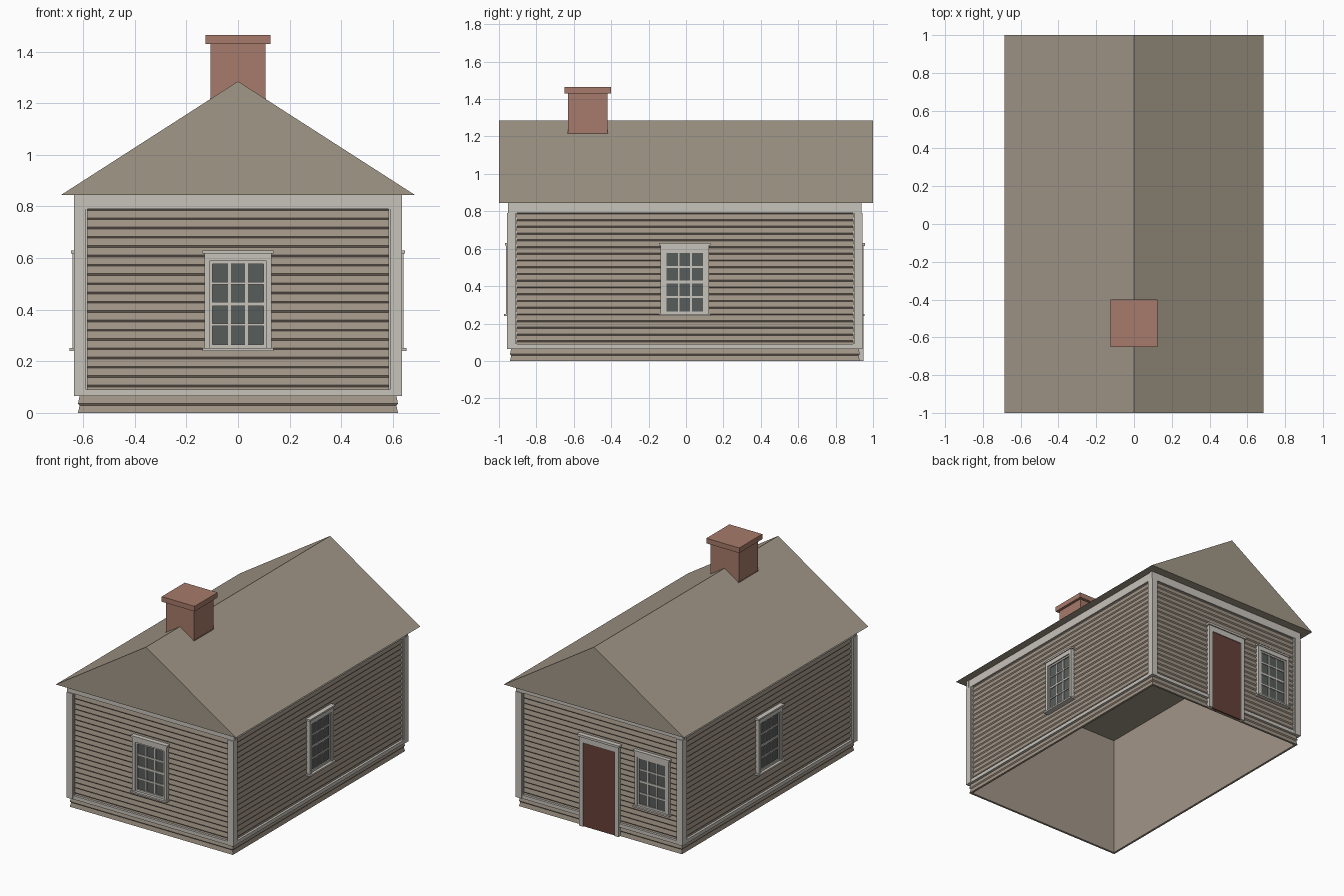
import bpy, bmesh
from mathutils import Matrix, Vector

cube = bpy.data.objects.get("Cube")
if cube:
    bpy.data.objects.remove(cube, do_unlink=True)


def material(name, hexcode):
    lin = [(int(hexcode[i:i + 2], 16) / 255) ** 2.2 for i in (0, 2, 4)] + [1]
    m = bpy.data.materials.new(name)
    m.use_nodes = True
    m.diffuse_color = lin
    m.node_tree.nodes["Principled BSDF"].inputs["Base Color"].default_value = lin
    return m


SIDING = material("siding_tan", "a09486")
ROOF = material("roof_tan", "a09686")
TRIM = material("trim_pale", "c6c1b9")
GLASS = material("glass_grey", "585d5b")
BRICK = material("chimney_brick", "a57a6a")
DOOR = material("door_brown", "67433a")


def finish(name, bm, mat):
    bmesh.ops.recalc_face_normals(bm, faces=bm.faces)
    me = bpy.data.meshes.new(name)
    bm.to_mesh(me)
    bm.free()
    me.materials.append(mat)
    ob = bpy.data.objects.new(name, me)
    bpy.context.collection.objects.link(ob)
    return ob


def boxes(name, mat, spans, frame=Matrix()):
    """Boxes given as (x0, x1, y0, y1, z0, z1) inside a frame."""
    bm = bmesh.new()
    for x0, x1, y0, y1, z0, z1 in spans:
        size = Matrix.Diagonal((x1 - x0, y1 - y0, z1 - z0, 1))
        mid = Matrix.Translation(((x0 + x1) / 2, (y0 + y1) / 2, (z0 + z1) / 2))
        bmesh.ops.create_cube(bm, size=1, matrix=frame @ mid @ size)
    return finish(name, bm, mat)


HX, HY, CY = 0.62, 0.935, -0.006   # wall half sizes and centre
EAVE, RIDGE = 0.845, 1.285
BACK = -0.008                      # trim starts just inside the wall


def wall_frame(n, half):
    """Local x runs along the wall, local y points outward."""
    n = Vector(n)
    u = Vector((0, 0, 1)).cross(n)
    m = Matrix((u, n, (0, 0, 1))).transposed().to_4x4()
    return Matrix.Translation(n * half + Vector((0, CY, 0))) @ m


# Lapped siding: a sawtooth profile run around the four walls, hollow inside
pitch = 0.036
profile = []
for k in range(23):
    profile += [(0, k * pitch), (-0.006, (k + 1) * pitch - 0.007)]
profile += [(-0.006, EAVE), (-0.015, EAVE), (-0.015, 0)]
bm = bmesh.new()
rings = [[bm.verts.new((sx * (HX + d), CY + sy * (HY + d), z))
          for sx, sy in ((-1, -1), (1, -1), (1, 1), (-1, 1))] for d, z in profile]
for a, b in zip(rings, rings[1:] + rings[:1]):
    for i in range(4):
        j = (i + 1) % 4
        bm.faces.new((a[i], a[j], b[j], b[i]))
finish("siding_walls", bm, SIDING)

# Solid gable roof
bm = bmesh.new()
ends = [[bm.verts.new((x, y, z)) for x, z in
         ((-0.685, EAVE), (0.685, EAVE), (0, RIDGE))] for y in (-1, 1)]
for end in ends:
    bm.faces.new(end)
for i in range(3):
    j = (i + 1) % 3
    bm.faces.new((ends[0][i], ends[0][j], ends[1][j], ends[1][i]))
finish("gable_roof", bm, ROOF)

# Chimney
boxes("chimney_shaft", BRICK, [(-0.107, 0.107, -0.63, -0.42, 1.1, 1.43)])
boxes("chimney_flashing", BRICK, [(-0.109, 0.109, -0.633, -0.417, 1.1, 1.22)])
boxes("chimney_cap", BRICK, [(-0.125, 0.125, -0.65, -0.4, 1.43, 1.465)])


def wall_trim(name, frame, half, reach):
    """Skirt, frieze and corner boards of one wall."""
    e, inner = half + reach, half - 0.031
    boxes(name + "_skirt_board", TRIM, [(-e, e, BACK, 0.012, 0.065, 0.09)], frame)
    boxes(name + "_frieze_board", TRIM, [(-e, e, BACK, 0.01, 0.79, EAVE)], frame)
    boxes(name + "_corner_boards", TRIM,
          [(min(s * inner, s * e), max(s * inner, s * e), BACK, 0.015, 0.065, 0.79)
           for s in (-1, 1)], frame)
    bead = inner - 0.006
    boxes(name + "_bead", TRIM,
          [(min(s * bead, s * inner), max(s * bead, s * inner), BACK, 0.006, 0.09, 0.79)
           for s in (-1, 1)], frame)


def window(name, frame, u=0, depth=1.0):
    """Twelve-pane window with casing, sill and head cap."""
    f = frame @ Matrix.Translation((u, 0, 0)) @ Matrix.Diagonal((1, depth, 1, 1))
    boxes(name + "_glass", GLASS, [(-0.1, 0.1, BACK, 0.006, 0.26, 0.58)], f)
    bars = [(x - 0.005, x + 0.005, BACK, 0.011, 0.26, 0.58) for x in (-0.033, 0.033)]
    bars += [(-0.1, 0.1, BACK, 0.012, z - t, z + t)
             for z, t in ((0.341, 0.005), (0.422, 0.007), (0.503, 0.005))]
    boxes(name + "_glazing_bars", TRIM, bars, f)
    sash = [(-0.11, -0.098, BACK, 0.014, 0.25, 0.59), (0.098, 0.11, BACK, 0.014, 0.25, 0.59),
            (-0.1, 0.1, BACK, 0.014, 0.25, 0.265), (-0.1, 0.1, BACK, 0.014, 0.577, 0.59)]
    boxes(name + "_sash", TRIM, sash, f)
    casing = [(-0.13, -0.11, BACK, 0.022, 0.25, 0.62), (0.11, 0.13, BACK, 0.022, 0.25, 0.62),
              (-0.11, 0.11, BACK, 0.022, 0.588, 0.62)]
    boxes(name + "_casing", TRIM, casing, f)
    boxes(name + "_sill", TRIM, [(-0.138, 0.138, BACK, 0.033, 0.24, 0.251)], f)
    boxes(name + "_head_cap", TRIM, [(-0.138, 0.138, BACK, 0.028, 0.618, 0.63)], f)


# Walls: normal, distance, half length, corner overlap, window position, depth
walls = {"front": ((0, -1, 0), HY, HX, 0.015, 0, 1),
         "back": ((0, 1, 0), HY, HX, 0.015, 0.4, 0.8),
         "left": ((1, 0, 0), HX, HY, 0, 0, 1),
         "right": ((-1, 0, 0), HX, HY, 0, 0, 1)}
for name, (normal, dist, half, reach, u, depth) in walls.items():
    frame = wall_frame(normal, dist)
    wall_trim(name, frame, half, reach)
    window(name + "_window", frame, u, depth)

# Back door
frame = wall_frame((0, 1, 0), HY)
boxes("door_panel", DOOR, [(-0.12, 0.12, BACK, 0.013, 0, 0.58)], frame)
boxes("door_casing", TRIM, [(-0.15, -0.12, BACK, 0.02, 0, 0.615), (0.12, 0.15, BACK, 0.02, 0, 0.615),
                            (-0.12, 0.12, BACK, 0.02, 0.575, 0.615)], frame)
boxes("door_head_cap", TRIM, [(-0.16, 0.16, BACK, 0.028, 0.615, 0.63)], frame)
